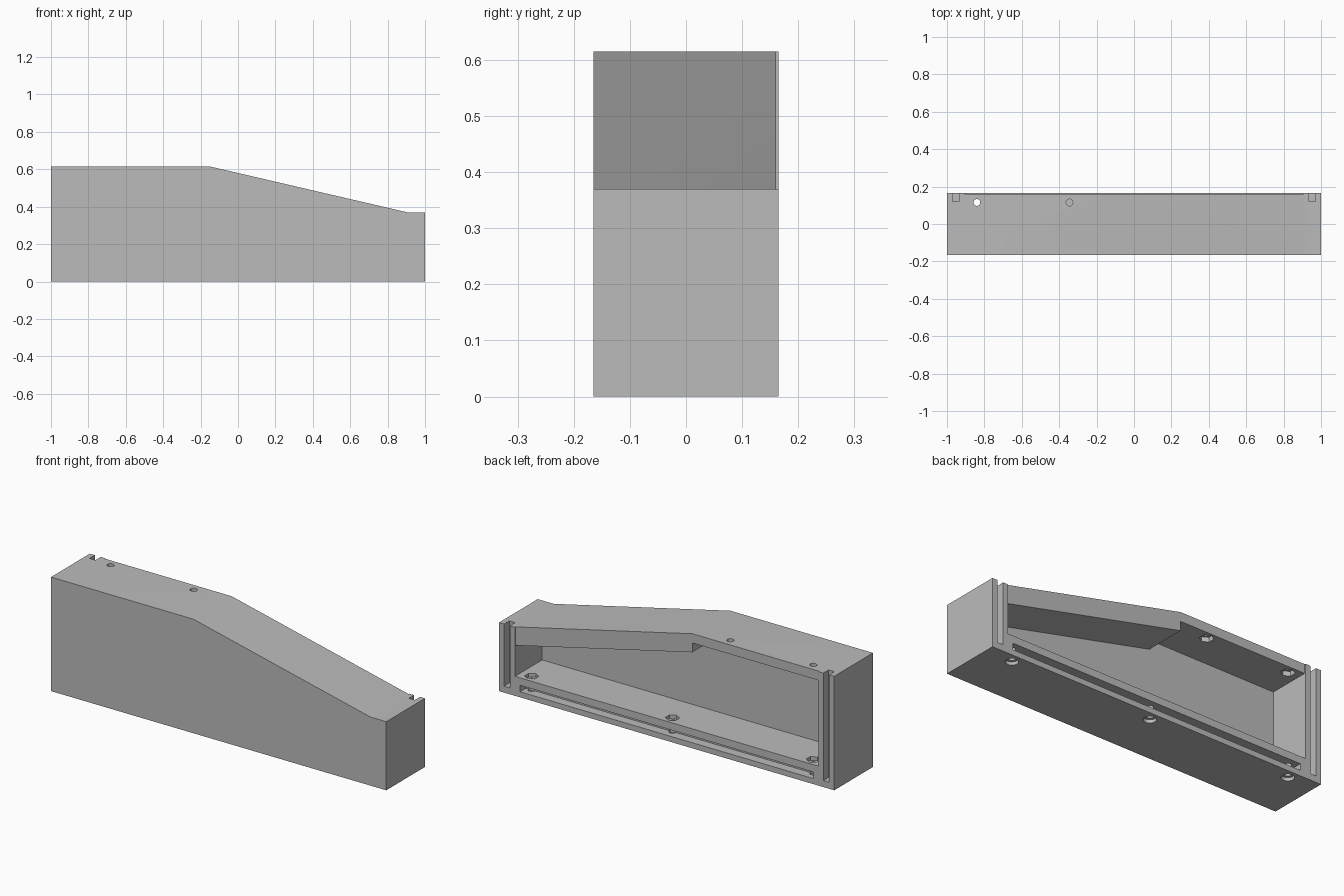
import bpy, bmesh, math
from mathutils import Matrix

default = bpy.data.objects.get("Cube")
if default:
    bpy.data.objects.remove(default, do_unlink=True)

grey = bpy.data.materials.new("plain grey")
grey.use_nodes = True
grey.diffuse_color = (0.5, 0.5, 0.5, 1)
grey.node_tree.nodes["Principled BSDF"].inputs["Base Color"].default_value = (0.5, 0.5, 0.5, 1)


def make_object(name, bm):
    bmesh.ops.recalc_face_normals(bm, faces=bm.faces)
    mesh = bpy.data.meshes.new(name)
    bm.to_mesh(mesh)
    bm.free()
    mesh.materials.append(grey)
    obj = bpy.data.objects.new(name, mesh)
    bpy.context.collection.objects.link(obj)
    return obj


def prism(name, profile, y0, y1):
    """Extrude an x-z profile from y0 to y1."""
    bm = bmesh.new()
    face = bm.faces.new([bm.verts.new((x, y0, z)) for x, z in profile])
    out = bmesh.ops.extrude_face_region(bm, geom=[face])
    verts = [v for v in out["geom"] if isinstance(v, bmesh.types.BMVert)]
    bmesh.ops.translate(bm, verts=verts, vec=(0, y1 - y0, 0))
    return make_object(name, bm)


def block(name, x0, x1, y0, y1, z0, z1):
    return prism(name, [(x0, z0), (x1, z0), (x1, z1), (x0, z1)], y0, y1)


def drill(name, x, radius, z0, z1, sides=24):
    """Upright round or hexagonal cutter on the screw line."""
    bm = bmesh.new()
    bmesh.ops.create_cone(bm, cap_ends=True, segments=sides, radius1=radius, radius2=radius,
                          depth=z1 - z0, matrix=Matrix.Translation((x, SCREW_Y, (z0 + z1) / 2)))
    return make_object(name, bm)


HALF_Y, TOP, LOW_TOP = 0.165, 0.615, 0.37
INNER_X, BEND = 0.905, -0.15
FLOOR, WALL = 0.105, 0.1
SCREW_Y = 0.115
OUT = HALF_Y + 0.1

# Outer body with sloping roof
housing = prism("housing", [(-1, 0), (1, 0), (1, LOW_TOP), (INNER_X, LOW_TOP),
                            (BEND, TOP), (-1, TOP)], -HALF_Y, HALF_Y)

# Cavity, open at the back, with a thinner roof over the tall end
cutters = [prism("cavity", [(-INNER_X, FLOOR), (INNER_X, FLOOR), (INNER_X, LOW_TOP - WALL),
                            (BEND, TOP - WALL), (BEND, TOP - WALL / 2),
                            (-INNER_X, TOP - WALL / 2)], -0.067, OUT)]

# Roof edge set slightly forward, and the panel groove in the bottom rail
cutters.append(block("roof_setback", -INNER_X, INNER_X, 0.16, OUT, 0.2, 0.8))
cutters.append(block("bottom_groove", -0.875, 0.875, 0.115, OUT, 0.03, 0.065))

# Upright panel grooves in both end walls
for a, b in ((-0.97, -0.935), (0.935, 0.97)):
    cutters.append(block("end_groove", a, b, 0.12, OUT, 0.035, 0.8))

# Floor screw holes, with round counterbores below and hex nut seats above
for x in (-0.84, 0, 0.84):
    cutters.append(drill("floor_hole", x, 0.018, -0.05, 0.15))
    cutters.append(drill("counterbore", x, 0.032, -0.05, 0.018))
    cutters.append(drill("floor_nut_seat", x, 0.035, FLOOR - 0.02, 0.15, 6))

# Roof screw holes with hex nut seats underneath
for x in (-0.84, -0.345):
    cutters.append(drill("roof_hole", x, 0.018, 0.5, 0.7))
    cutters.append(drill("roof_nut_seat", x, 0.035, 0.5, TOP - 0.025, 6))

for cutter in cutters:
    cut = housing.modifiers.new(cutter.name, 'BOOLEAN')
    cut.operation = 'DIFFERENCE'
    cut.solver = 'EXACT'
    cut.object = cutter

# Bake the cuts and discard the cutters
bpy.context.view_layer.update()
graph = bpy.context.evaluated_depsgraph_get()
baked = bpy.data.meshes.new_from_object(housing.evaluated_get(graph))
housing.modifiers.clear()
housing.data = baked
for cutter in cutters:
    bpy.data.objects.remove(cutter, do_unlink=True)
baked.materials.clear()
baked.materials.append(grey)
for face in baked.polygons:
    face.material_index = 0

# Smooth the round holes while keeping every edge crisp
bpy.context.view_layer.objects.active = housing
housing.select_set(True)
bpy.ops.object.shade_smooth_by_angle(angle=math.radians(20))
